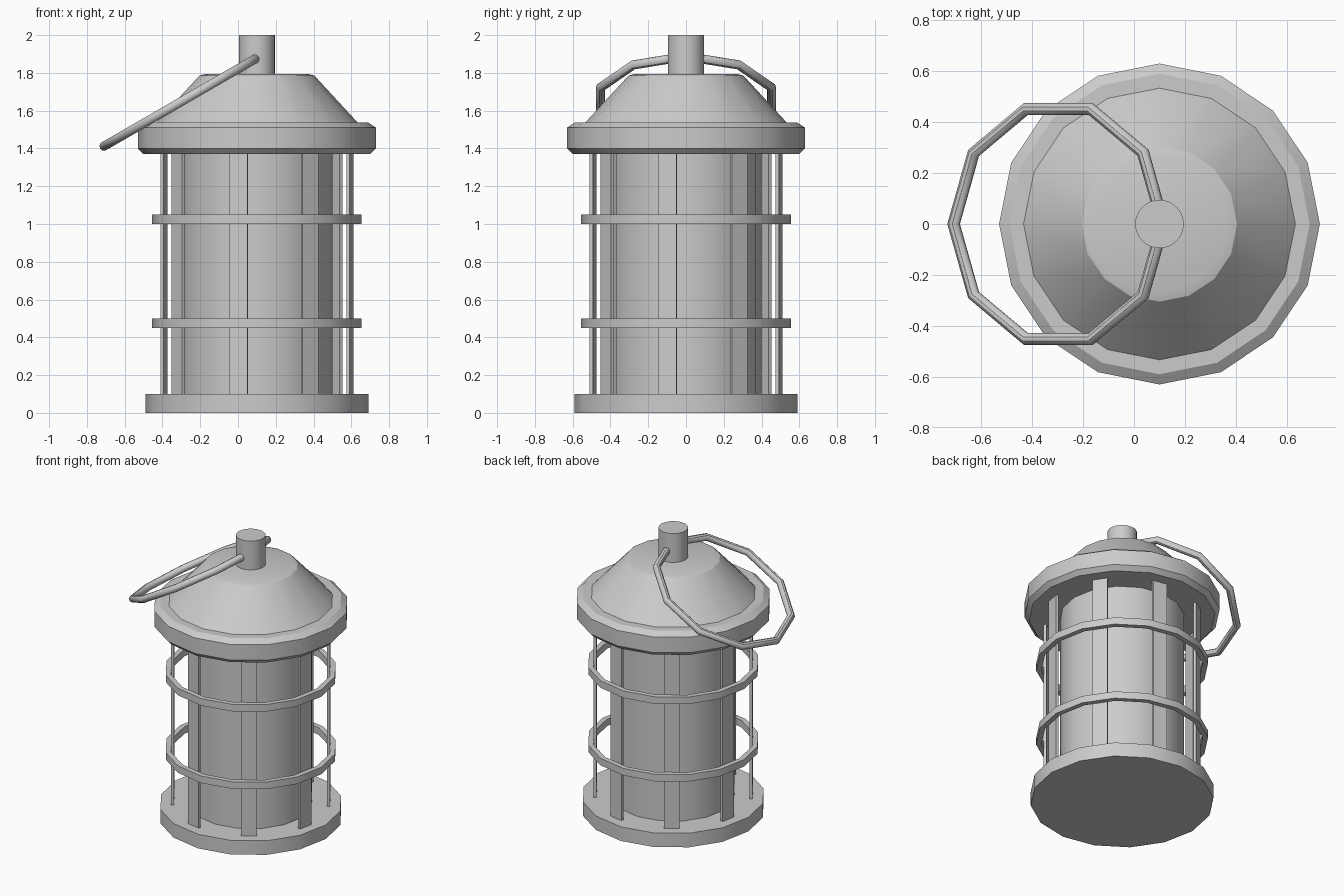
import bpy, math

if "Cube" in bpy.data.objects:
    bpy.data.objects.remove(bpy.data.objects["Cube"])

AX = 0.1      # lantern axis is offset in x
SIDES = 16


def smooth(ob, angle=30):
    bpy.ops.object.select_all(action='DESELECT')
    ob.select_set(True)
    bpy.context.view_layer.objects.active = ob
    bpy.ops.object.shade_smooth_by_angle(angle=math.radians(angle))


def lathe(name, profile, n=SIDES, closed=False):
    """Spin (radius, z) points round the lantern axis, listed bottom to top."""
    verts, faces = [], []
    for r, z in profile:
        for i in range(n):
            a = 2 * math.pi * i / n
            verts.append((AX + r * math.cos(a), r * math.sin(a), z))
    m = len(profile)
    for j in range(m if closed else m - 1):
        k = (j + 1) % m
        for i in range(n):
            h = (i + 1) % n
            faces.append((j * n + i, j * n + h, k * n + h, k * n + i))
    if not closed:
        faces.append(tuple(reversed(range(n))))
        faces.append(tuple(range((m - 1) * n, m * n)))
    me = bpy.data.meshes.new(name)
    me.from_pydata(verts, [], faces)
    ob = bpy.data.objects.new(name, me)
    bpy.context.collection.objects.link(ob)
    smooth(ob)
    return ob


# Turned parts
lathe("base", [(0.59, 0), (0.59, 0.1)])
lathe("glass", [(0.4, 0.09), (0.4, 1.375)])
lathe("roof_rim", [(0.60, 1.37), (0.63, 1.40), (0.63, 1.51), (0.59, 1.537)])
lathe("roof_cone", [(0.54, 1.53), (0.305, 1.785), (0.27, 1.795)])
lathe("top_knob", [(0.095, 1.78), (0.095, 2.0)], n=32)

# Guard rings
for i, z in enumerate((0.45, 1.0)):
    lathe(f"guard_ring_{i + 1}",
          [(0.555, z), (0.555, z + 0.05), (0.52, z + 0.05), (0.52, z)], closed=True)

# Upright guard bars, centred on the ring facets
for i in range(8):
    a = math.radians(-11.25 + 45 * i)
    r = 0.502
    bpy.ops.mesh.primitive_cube_add(
        size=1, location=(AX + r * math.cos(a), r * math.sin(a), 0.735), rotation=(0, 0, a))
    bar = bpy.context.object
    bar.name = f"guard_bar_{i + 1}"
    bar.scale = (0.018, 0.1, 1.28)

# Tilted carry handle
bpy.ops.mesh.primitive_torus_add(
    major_segments=10, minor_segments=10, major_radius=0.475, minor_radius=0.025,
    location=(-0.297, 0, 1.65), rotation=(0, math.radians(-30), 0))
handle = bpy.context.object
handle.name = "carry_handle"
handle.rotation_euler = (0, math.radians(-30), 0)
# turn the ring so a corner sits at the low end
smooth(handle, 37)
